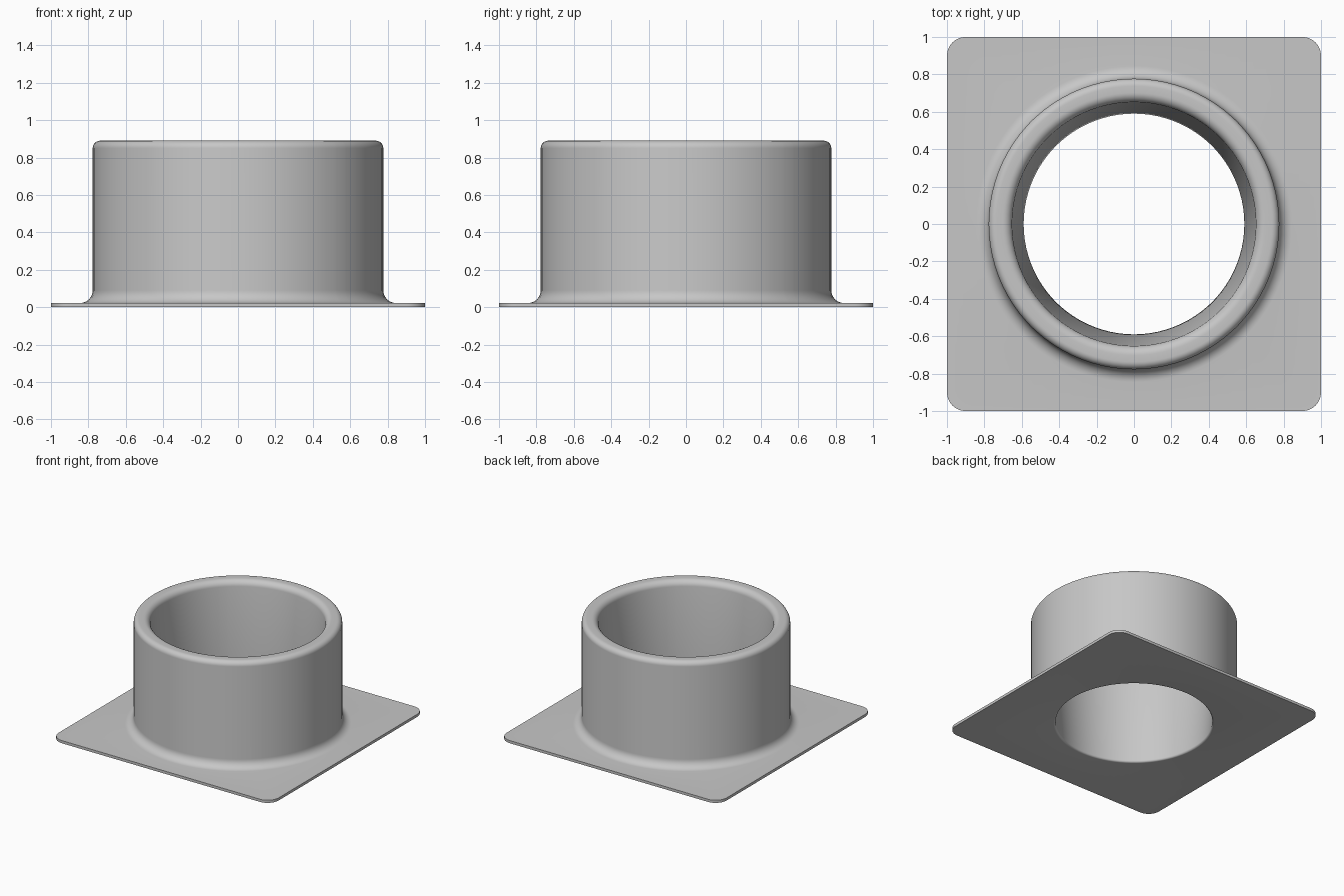
import bpy
import bmesh
from math import sin, cos, tan, atan, atan2, radians, pi

cube = bpy.data.objects.get("Cube")
if cube:
    bpy.data.objects.remove(cube)

HALF, CORNER, PLATE = 1.0, 0.1, 0.022
OUTER, INNER, HOLE, TOP = 0.777, 0.652, 0.59, 0.89
FILLET, LIP, BORE_LIP, FLARE = 0.068, 0.04, 0.05, 0.016


def arc(cx, cz, radius, start, end, steps=8):
    """Points of a circular arc, angles in degrees."""
    angles = [radians(start + (end - start) * i / steps) for i in range(steps + 1)]
    return [(cx + radius * cos(a), cz + radius * sin(a)) for a in angles]


# Rounded square outline: one side and one corner, repeated four times
flat = HALF - CORNER
limit = atan(flat / HALF)
quarter = [(HALF, HALF * tan(limit * (i / 10 - 1))) for i in range(21)]
quarter += arc(flat, flat, CORNER, 0, 90)[1:-1]
outline = []
for k in range(4):
    c, s = cos(k * pi / 2), sin(k * pi / 2)
    outline += [(x * c - y * s, x * s + y * c) for x, y in quarter]
directions = [atan2(y, x) for x, y in outline]

# Collar section: outer fillet, rounded rim, conical bore, eased bottom edge
section = arc(OUTER + FILLET, PLATE + FILLET, FILLET, 270, 180)
section += arc(OUTER - LIP, TOP - LIP, LIP, 0, 90)
section += arc(INNER + BORE_LIP, TOP - BORE_LIP, BORE_LIP, 90, 176)
section += arc(HOLE + FLARE, FLARE, FLARE, 176, 270, 5)

bm = bmesh.new()
rings = [[bm.verts.new((x, y, z)) for x, y in outline] for z in (0, PLATE)]
for r, z in section:
    rings.append([bm.verts.new((r * cos(a), r * sin(a), z)) for a in directions])

# Skin neighbouring rings, closing the last one back to the plate underside
count = len(outline)
for low, high in zip(rings, rings[1:] + rings[:1]):
    for i in range(count):
        j = (i + 1) % count
        bm.faces.new((low[i], low[j], high[j], high[i]))
bmesh.ops.recalc_face_normals(bm, faces=bm.faces)

mesh = bpy.data.meshes.new("flanged_collar")
bm.to_mesh(mesh)
bm.free()
collar = bpy.data.objects.new("flanged_collar", mesh)
bpy.context.collection.objects.link(collar)

# Plain grey finish
grey = bpy.data.materials.new("plain_grey")
grey.use_nodes = True
colour = (0.57, 0.57, 0.57, 1)
grey.diffuse_color = colour
grey.node_tree.nodes["Principled BSDF"].inputs["Base Color"].default_value = colour
mesh.materials.append(grey)

bpy.ops.object.select_all(action="DESELECT")
collar.select_set(True)
bpy.context.view_layer.objects.active = collar
bpy.ops.object.shade_smooth_by_angle(angle=radians(35))
